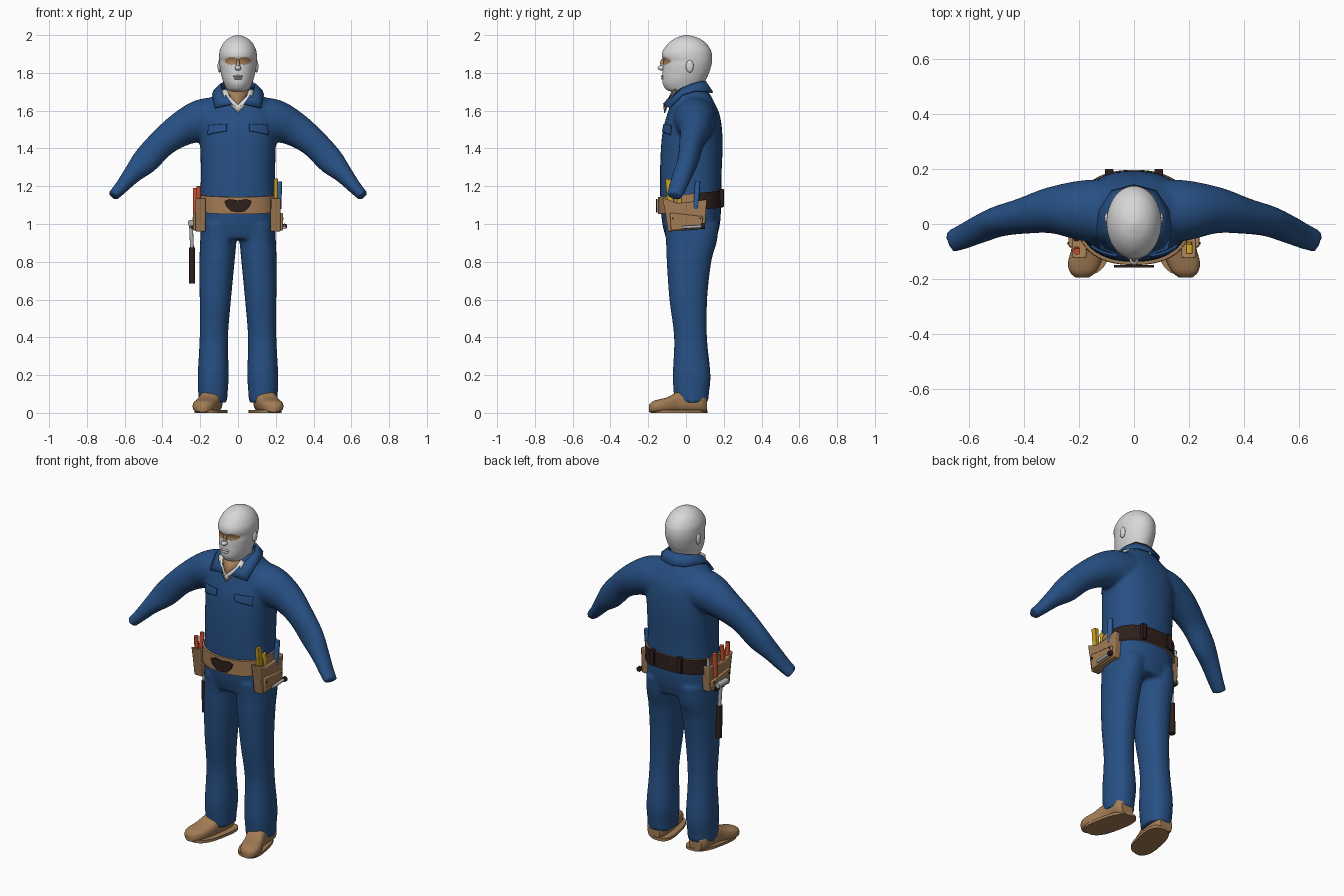
import bpy, bmesh, math
from mathutils import Vector, Matrix

if "Cube" in bpy.data.objects:
    bpy.data.objects.remove(bpy.data.objects["Cube"])


def material(name, r, g, b):
    m = bpy.data.materials.new(name)
    m.use_nodes = True
    m.diffuse_color = (r, g, b, 1)
    m.node_tree.nodes["Principled BSDF"].inputs["Base Color"].default_value = (r, g, b, 1)
    return m


BLUE = material("overall blue", .02, .08, .23)
GREY = material("pale grey", .68, .68, .68)
SKIN = material("skin", .4, .22, .11)
TAN = material("tan leather", .36, .2, .09)
BROWN = material("dark brown leather", .028, .014, .012)
WHITE = material("shirt white", .75, .73, .69)
RED = material("tool red", .6, .08, .03)
YELLOW = material("tool yellow", .6, .37, .02)
STEEL = material("steel", .42, .43, .45)
TOOLBLUE = material("tool blue", .03, .12, .34)


def make(name, bm, *mats, rule=None, angle=.8):
    """Turn a bmesh into a shaded object, with an optional face colour rule."""
    bmesh.ops.recalc_face_normals(bm, faces=bm.faces)
    if rule:
        for f in bm.faces:
            f.material_index = rule(f.calc_center_median())
    me = bpy.data.meshes.new(name)
    bm.to_mesh(me)
    bm.free()
    for m in mats:
        me.materials.append(m)
    me.shade_smooth()
    me.set_sharp_from_angle(angle=angle)
    ob = bpy.data.objects.new(name, me)
    bpy.context.collection.objects.link(ob)
    return ob


def resample(stations, sub):
    p = [Vector(s) for s in stations]
    p = [p[0] * 2 - p[1]] + p + [p[-1] * 2 - p[-2]]
    out = []
    for a, b, c, d in zip(p, p[1:], p[2:], p[3:]):
        for k in range(sub):
            t = k / sub
            out.append((b * 2 + (c - a) * t + (a * 2 - b * 5 + c * 4 - d) * t**2
                        + (b * 3 - a - c * 3 + d) * t**3) * .5)
    return out + [p[-2]]


def loft(bm, stations, axis=None, ref=(0, 1, 0), power=2, side=1, segs=32, sub=4, caps=True):
    """Skin superellipse rings given as (x, y, z, radius u, radius v)."""
    rows = resample(stations, sub)
    rings = []
    for i, s in enumerate(rows):
        t = Vector(axis) if axis else (rows[min(i + 1, len(rows) - 1)] - rows[max(i - 1, 0)]).to_3d()
        t.normalize()
        u = Vector(ref).cross(t).normalized()
        v = t.cross(u)
        ring = []
        for k in range(segs):
            c, n = math.cos(math.tau * k / segs), math.sin(math.tau * k / segs)
            c, n = (math.copysign(abs(q) ** (2 / power), q) for q in (c, n))
            p = s.to_3d() + u * c * s[3] + v * n * s[4]
            ring.append(bm.verts.new((p.x * side, p.y, p.z)))
        rings.append(ring)
    for a, b in zip(rings, rings[1:]):
        for k in range(segs):
            j = (k + 1) % segs
            bm.faces.new((a[k], a[j], b[j], b[k]))
    if caps:
        bm.faces.new(rings[0])
        bm.faces.new(rings[-1])


def levels(rows):
    """Rows of (height, half width, front, back) as central stations."""
    return [(0, (f + b) / 2, z, w, (b - f) / 2) for z, w, f, b in rows]


def ball(bm, at, scale):
    m = Matrix.Translation(at) @ Matrix.Diagonal((*scale, 1))
    bmesh.ops.create_uvsphere(bm, u_segments=16, v_segments=10, radius=1, matrix=m)


def strip(name, inner, outer, mat, thick):
    """Band between two edges, mirrored across the body."""
    bm = bmesh.new()
    for s in (1, -1):
        a, b = ([bm.verts.new((x * s, y, z)) for x, y, z in e] for e in (inner, outer))
        for i in range(len(a) - 1):
            bm.faces.new((a[i], a[i + 1], b[i + 1], b[i]))
    bmesh.ops.remove_doubles(bm, verts=bm.verts, dist=.0005)
    mod = make(name, bm, mat).modifiers.new("thickness", "SOLIDIFY")
    mod.thickness, mod.offset = thick, 0


def slab(name, outline, lo, hi, mat, across="x", bevel=.006):
    """Extrude an outline along x (points are y, z) or y (points are x, z)."""
    bm = bmesh.new()
    put = (lambda p, d: (d, p[0], p[1])) if across == "x" else (lambda p, d: (p[0], d, p[1]))
    f = bm.faces.new([bm.verts.new(put(p, lo)) for p in outline])
    new = bmesh.ops.extrude_face_region(bm, geom=[f])["geom"]
    shift = Vector(put((0, 0), hi - lo))
    bmesh.ops.translate(bm, verts=[v for v in new if isinstance(v, bmesh.types.BMVert)], vec=shift)
    ob = make(name, bm, mat, angle=.6)
    if bevel:
        mod = ob.modifiers.new("soft edges", "BEVEL")
        mod.width, mod.segments = bevel, 2


def rod(name, a, b, r, mat, flat=1):
    bm = bmesh.new()
    loft(bm, [(*a, r, r * flat), (*b, r, r * flat)], segs=12, sub=1,
         ref=(0, 1, 0) if a[2] != b[2] else (0, 0, 1), power=2.4)
    make(name, bm, mat)


# Overalls: torso, sleeves and trouser legs fused into one skin
bm = bmesh.new()
loft(bm, levels([(.92, .185, -.105, .16), (1, .2, -.125, .18), (1.1, .203, -.135, .186),
                 (1.25, .197, -.138, .188), (1.4, .2, -.133, .194), (1.5, .203, -.122, .191),
                 (1.58, .195, -.1, .178), (1.64, .175, -.08, .152), (1.69, .115, -.06, .125),
                 (1.72, .08, -.045, .1)]), axis=(0, 0, 1), power=2.35)
for s in (1, -1):
    loft(bm, [(.1, .045, 1.56, .115, .12), (.2, .05, 1.545, .112, .108), (.3, .05, 1.502, .092, .085),
              (.4, .03, 1.43, .076, .066), (.49, .01, 1.335, .072, .056), (.56, -.018, 1.262, .05, .052),
              (.62, -.045, 1.192, .036, .047), (.663, -.063, 1.148, .03, .042)], side=s)
    loft(bm, [(.1, .03, 1, .095, .145), (.105, .028, .9, .096, .134), (.111, .016, .8, .093, .118),
              (.12, .012, .6, .083, .1), (.128, .024, .4, .075, .087), (.131, .03, .2, .082, .1),
              (.133, .028, .09, .077, .092), (.133, .03, .055, .077, .09)], axis=(0, 0, 1), power=2.2, side=s)
body = make("overalls", bm, BLUE)
mod = body.modifiers.new("fuse", "REMESH")
mod.mode, mod.voxel_size, mod.use_smooth_shade = "VOXEL", .011, True
mod = body.modifiers.new("soften", "SMOOTH")
mod.factor, mod.iterations = .5, 5

# Chest pocket flaps laid over the overalls
for s, label in ((1, "left"), (-1, "right")):
    bm = bmesh.new()
    bmesh.ops.create_grid(bm, x_segments=14, y_segments=6, size=1)
    for v in bm.verts:
        x, y = v.co.x, v.co.y
        v.co = (s * (.125 + .065 * x), -.12, 1.507 + .024 * y - .008 * x * (1 - y) / 2)
    flap = make(label + "_pocket_flap", bm, BLUE)
    mod = flap.modifiers.new("drape", "SHRINKWRAP")
    mod.target, mod.offset = body, .004
    mod = flap.modifiers.new("thickness", "SOLIDIFY")
    mod.thickness, mod.offset = .008, 0

# Collar, undershirt and open neck
strip("collar", [(0, .1, 1.755), (.06, .085, 1.755), (.09, .03, 1.74), (.085, -.025, 1.715),
                 (.06, -.075, 1.68), (.022, -.114, 1.622)],
      [(0, .14, 1.695), (.08, .12, 1.7), (.125, .05, 1.705), (.135, -.02, 1.685),
       (.122, -.088, 1.615), (.035, -.117, 1.635)], BLUE, .01)
strip("undershirt_collar", [(.058, -.055, 1.715), (.045, -.085, 1.675), (0, -.116, 1.63)],
      [(.085, -.06, 1.705), (.07, -.085, 1.66), (0, -.114, 1.588)], WHITE, .006)
strip("open_neck", [(0, -.07, 1.71), (0, -.112, 1.62)], [(.06, -.06, 1.71), (.012, -.108, 1.62)], SKIN, .006)

# Head with nose, lips and ears, and bare skin round the eyes
bm = bmesh.new()
loft(bm, levels([(1.7, .052, -.075, .07), (1.712, .06, -.105, .082), (1.74, .073, -.122, .094),
                 (1.77, .084, -.125, .108), (1.8, .091, -.124, .122), (1.835, .097, -.122, .133),
                 (1.862, .099, -.119, .138), (1.89, .1, -.128, .138), (1.92, .096, -.121, .131),
                 (1.955, .079, -.095, .108), (1.98, .055, -.062, .075), (1.994, .028, -.028, .038),
                 (2, .006, -.004, .008)]), axis=(0, 0, 1), segs=64, sub=6)
ball(bm, (0, -.128, 1.826), (.017, .022, .014))
ball(bm, (0, -.122, 1.845), (.01, .016, .03))
for z, w in ((1.782, .026), (1.77, .023)):
    ball(bm, (0, -.122, z), (w, .011, .006))
for s in (1, -1):
    ball(bm, (s * .098, .02, 1.835), (.01, .02, .033))
make("head", bm, GREY, SKIN, angle=1.2, rule=lambda c: int(
    c.y < -.05 and ((abs(c.x) - .033) / .036) ** 2 + ((c.z - 1.863) / .021) ** 2 < 1))
bm = bmesh.new()
loft(bm, levels([(1.6, .07, -.06, .09), (1.69, .062, -.05, .09), (1.78, .066, -.045, .1)]), axis=(0, 0, 1))
make("neck", bm, GREY, SKIN, rule=lambda c: int(c.y < .02 and c.z < 1.72))

# Work boots
for s, label in ((1, "left"), (-1, "right")):
    bm = bmesh.new()
    loft(bm, [(.138, .11, .045, .04, .042), (.14, .08, .062, .058, .062), (.142, .02, .062, .058, .062),
              (.15, -.04, .058, .057, .058), (.166, -.09, .043, .06, .043), (.18, -.14, .036, .06, .036),
              (.186, -.175, .031, .047, .031), (.188, -.195, .024, .024, .02)],
         axis=(0, -1, 0), ref=(0, 0, 1), power=2.6, side=s)
    make(label + "_boot", bm, TAN)
    bm = bmesh.new()
    loft(bm, [(.148, -.035, 0, .076, .15), (.148, -.035, .016, .076, .15)], axis=(0, 0, 1), power=2.8, sub=1)
    for v in bm.verts:
        v.co.x = s * (v.co.x - .012 - v.co.y * .2)
    make(label + "_sole", bm, TAN)

# Tool belt: tan front, dark back
bm = bmesh.new()
loft(bm, [(0, .024, 1.07, .213, .174), (0, .024, 1.16, .21, .173)], axis=(0, -.1, 1), power=2.35, segs=64, sub=3)
make("belt", bm, TAN, BROWN, rule=lambda c: int(c.y > .07))
half = [(0, 1.125), (.045, 1.132), (.073, 1.122), (.062, 1.092), (.035, 1.066), (0, 1.062)]
slab("belt_buckle_patch", half + [(-x, z) for x, z in half[-2:0:-1]], -.158, -.15, BROWN, "y", 0)
for x in (-.09, .09):
    slab("belt_loop", [(x - .015, 1.09), (x + .015, 1.09), (x + .015, 1.185), (x - .015, 1.185)],
         .175, .2, BROWN, "y", .003)

# Side pouches with a smaller outer pocket
for s, label in ((1, "left"), (-1, "right")):
    slab(label + "_pouch", [(-.125, 1.14), (-.11, 1.06), (-.095, .96), (.1, .975), (.11, 1.13), (.02, 1.115),
                            (-.05, 1.11)], s * .172, s * .226, TAN)
    slab(label + "_outer_pocket", [(-.085, 1.06), (-.08, .965), (.085, .98), (.09, 1.04)], s * .22, s * .238, TAN)
    for y in (-.07, .075):
        rod(label + "_rivet", (s * .235, y, 1.03), (s * .242, y, 1.03), .005, BROWN)

# Tools on the left side
slab("folding_rule", [(-.095, 1.06), (-.06, 1.06), (-.075, 1.235), (-.11, 1.24)], .19, .212, YELLOW, bevel=.003)
rod("marker_handle", (.195, -.03, 1.08), (.2, -.035, 1.18), .012, YELLOW)
rod("chisel_handle", (.215, .052, 1.08), (.22, .062, 1.225), .014, TOOLBLUE)
rod("wrench_bar", (.246, -.02, .982), (.246, .09, .988), .008, STEEL)
rod("wrench_jaw", (.246, .08, .988), (.246, .1, .988), .014, BROWN)

# Tools on the right side
for y, lean in ((-.09, -.01), (-.055, .012)):
    rod("pliers_handle", (-.21, y, 1.06), (-.208, y + lean, 1.2), .012, RED)
rod("red_screwdriver", (-.225, .045, 1.05), (-.225, .05, 1.19), .014, RED)
rod("steel_screwdriver", (-.215, .09, 1.05), (-.213, .095, 1.17), .009, STEEL)
rod("hammer_shaft", (-.243, .03, .86), (-.25, .025, 1.02), .01, STEEL)
rod("hammer_grip", (-.243, .035, .685), (-.243, .03, .875), .016, BROWN, 1.2)
rod("hammer_head", (-.25, -.03, 1.005), (-.25, .06, 1.005), .016, STEEL)
rod("hammer_loop", (-.24, -.01, .985), (-.24, .07, .985), .012, BROWN)
